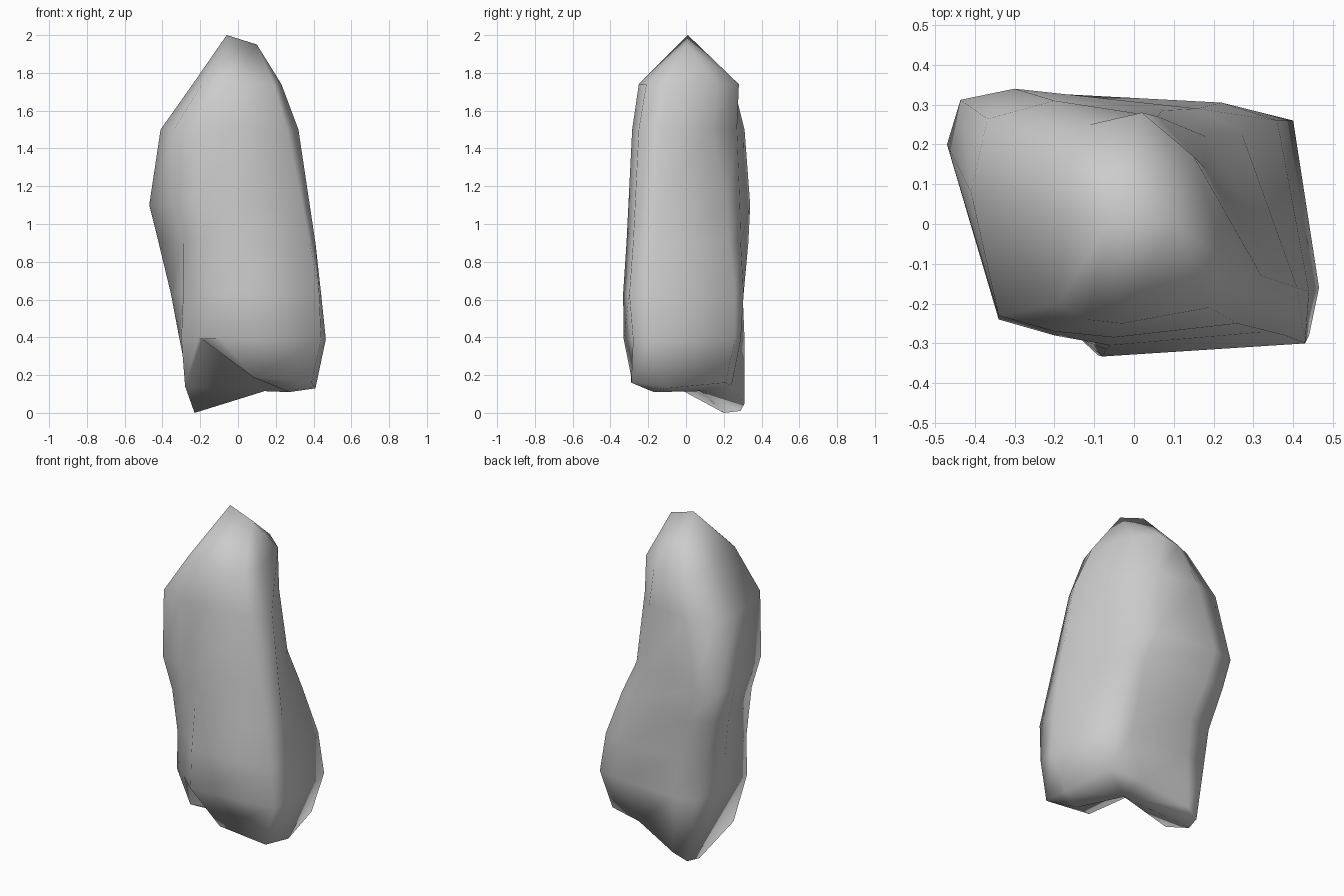
import bpy
import bmesh
from mathutils import Vector

default_cube = bpy.data.objects.get("Cube")
if default_cube:
    bpy.data.objects.remove(default_cube, do_unlink=True)


def make_material(name, color):
    material = bpy.data.materials.new(name)
    material.use_nodes = True
    material.diffuse_color = color
    material.node_tree.nodes["Principled BSDF"].inputs["Base Color"].default_value = color
    return material


# Cross-sections of the leaning stone. Each runs round the outline:
# left flank, back left, back middle, back right, right, front right,
# front middle, groove, front left
SECTIONS = [
    (.39, [(-.31, .14), (-.13, .31), (.26, .29), (.4, .26),
           (.465, -.16), (.44, -.28), (-.09, -.33), (-.21, -.22), (-.3, -.16)]),
    (.63, [(-.355, .13), (-.16, .3), (.22, .305), (.36, .26),
           (.44, -.17), (.43, -.3), (-.08, -.333), (-.2, -.21), (-.29, -.17)]),
    (.9, [(-.42, .19), (-.25, .33), (.16, .29), (.27, .23),
          (.41, -.16), (.38, -.28), (-.07, -.315), (-.2, -.265), (-.29, -.22)]),
    (1.1, [(-.47, .2), (-.3, .34), (.07, .285), (.18, .22),
           (.38, -.15), (.34, -.27), (-.06, -.305), (-.2, -.28), (-.34, -.24)]),
    (1.5, [(-.41, .08), (-.2, .31), (.06, .27), (.18, .14),
           (.32, -.13), (.26, -.25), (-.05, -.285), (-.2, -.27), (-.34, -.23)]),
    (1.74, [(-.24, .03), (-.11, .25), (.02, .28), (.15, .17),
            (.23, -.09), (.19, -.21), (-.03, -.25), (-.12, -.24), (-.19, -.2)]),
]

# Foot outline: a low spur at the back, a raised lobe at the front
FOOT = [(-.23, .2, 0), (-.13, .31, .05), (.15, .24, .14), (.35, .21, .16),
        (.41, -.1, .13), (.39, -.29, .16), (.08, -.29, .19),
        (-.19, -.21, .39), (-.28, -.06, .14)]
HEEL, TOE = (.14, .08, .115), (.27, -.17, .11)

# Short ridge along the summit
PEAK, SHOULDER = (-.06, .01, 2), (.1, 0, 1.95)
SUMMIT = [PEAK] * 2 + [SHOULDER] * 4 + [PEAK] * 3


def add_ring(bm, points):
    """Add one outline, with an extra vertex rounding its back left corner."""
    points = [Vector(p) for p in points]
    flank, back = points[0], points[1]
    low_blend = flank.lerp(back, .2)
    high_blend = flank.lerp(back, .8)
    corner = Vector((low_blend.x, high_blend.y, low_blend.z))
    points.insert(1, corner)
    return [bm.verts.new(p) for p in points]


def bridge(bm, lower, upper):
    """Join two outlines with a band of quads."""
    count = len(lower)
    for i in range(count):
        j = (i + 1) % count
        bm.faces.new((lower[j], lower[i], upper[i], upper[j]))


# Stone body
bm = bmesh.new()
rings = [add_ring(bm, FOOT)]
for height, outline in SECTIONS:
    rings.append(add_ring(bm, [(x, y, height) for x, y in outline]))
rings.append(add_ring(bm, SUMMIT))
for lower, upper in zip(rings, rings[1:]):
    bridge(bm, lower, upper)

# Underside: the front lobe fans from the toe, the back spur from the heel
heel, toe = bm.verts.new(HEEL), bm.verts.new(TOE)
foot = rings[0]
lobe_start, lobe_end = 5, 8
for i, vert in enumerate(foot):
    hub = toe if lobe_start <= i < lobe_end else heel
    bm.faces.new((vert, foot[(i + 1) % len(foot)], hub))
bm.faces.new((foot[lobe_start], toe, heel))
bm.faces.new((foot[lobe_end], heel, toe))

bmesh.ops.remove_doubles(bm, verts=bm.verts, dist=.001)
bmesh.ops.recalc_face_normals(bm, faces=bm.faces)
for face in bm.faces:
    face.smooth = True

mesh = bpy.data.meshes.new("stone_body")
bm.to_mesh(mesh)
bm.free()
mesh.materials.append(make_material("stone grey", (.6, .6, .6, 1)))
stone = bpy.data.objects.new("stone_body", mesh)
bpy.context.collection.objects.link(stone)
